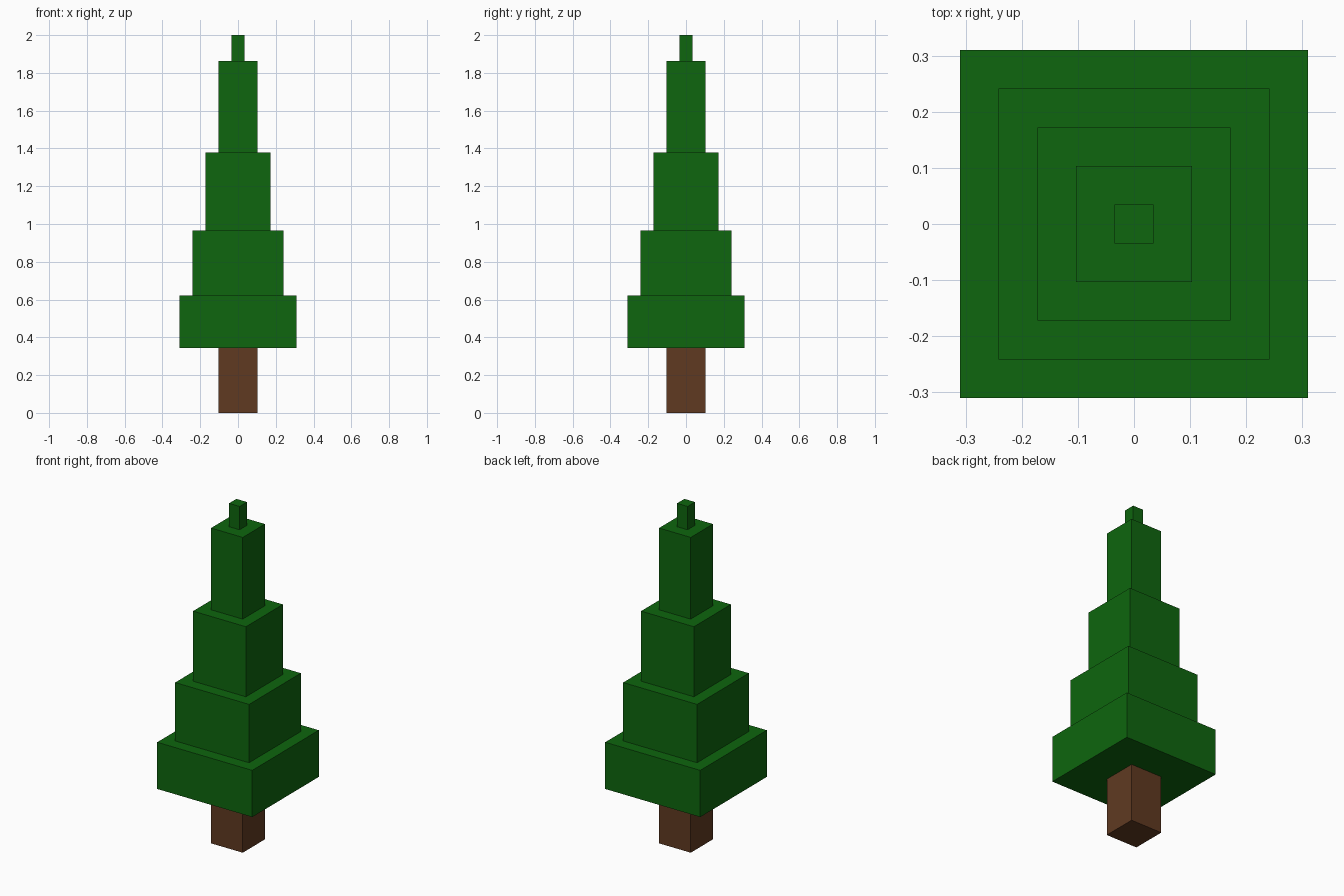
import bpy

if "Cube" in bpy.data.objects:
    bpy.data.objects.remove(bpy.data.objects["Cube"])

U = 2 / 29  # one block unit: the tree is 29 units tall


def material(name, rgb):
    mat = bpy.data.materials.new(name)
    mat.diffuse_color = (*rgb, 1)
    mat.use_nodes = True
    mat.node_tree.nodes["Principled BSDF"].inputs["Base Color"].default_value = mat.diffuse_color
    return mat


def block(name, width, z0, height, mat):
    """Square block centred on the z axis, starting at height z0 (in units)."""
    bpy.ops.mesh.primitive_cube_add(size=1, location=(0, 0, (z0 + height / 2) * U))
    ob = bpy.context.object
    ob.name = name
    ob.scale = (width * U, width * U, height * U)
    bpy.ops.object.transform_apply(location=False, rotation=False, scale=True)
    ob.data.materials.append(mat)
    return z0 + height


brown = material("bark_brown", (0.117, 0.042, 0.0152))
green = material("needle_green", (0.0044, 0.133, 0.0044))

# Trunk
z = block("trunk", 3, 0, 5, brown)

# Foliage tiers, narrowing and growing taller upwards, then the small tip
tiers = [("foliage_bottom", 9, 4), ("foliage_lower", 7, 5),
         ("foliage_middle", 5, 6), ("foliage_upper", 3, 7), ("tree_tip", 1, 2)]
for name, width, height in tiers:
    z = block(name, width, z, height, green)
